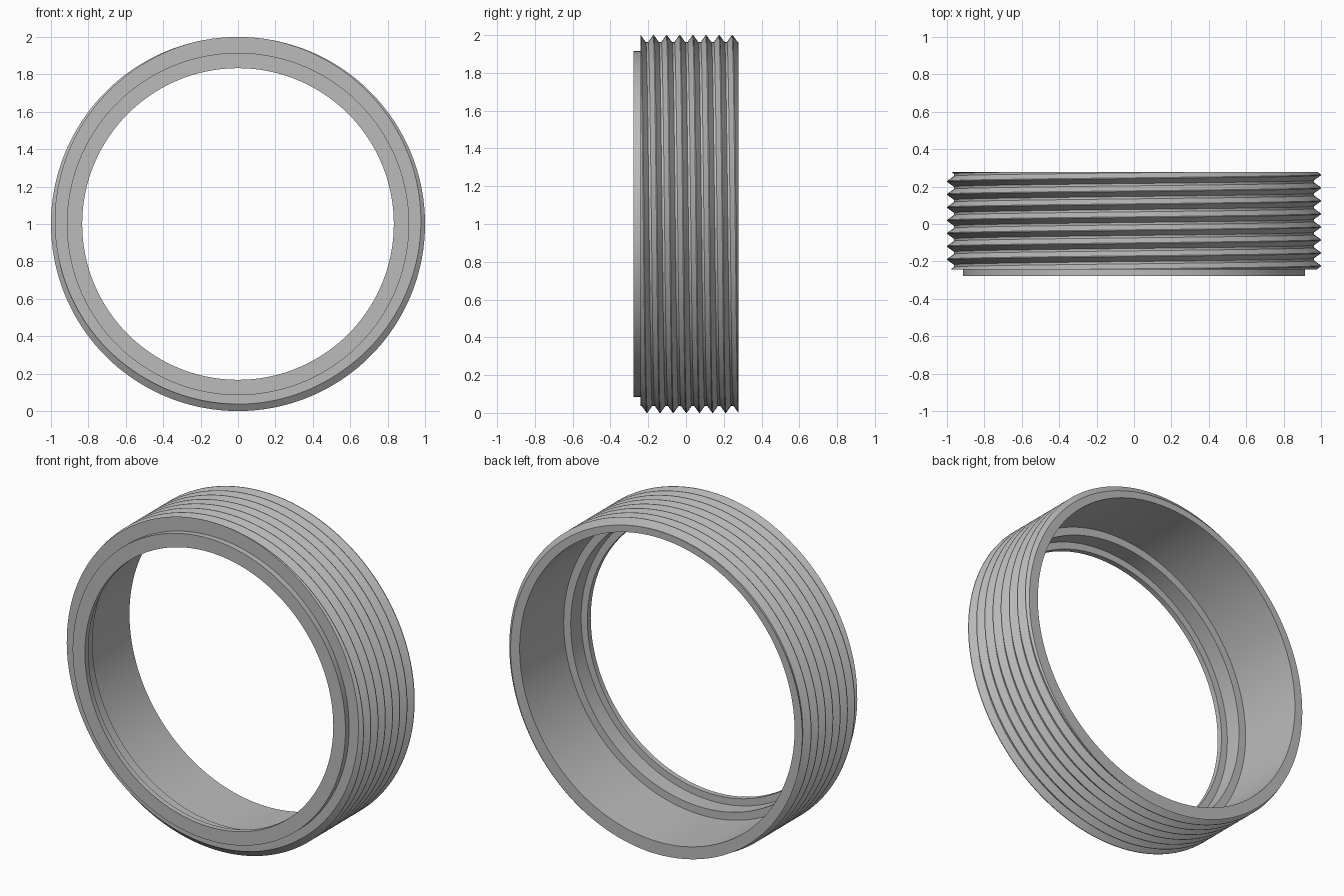
import bpy, bmesh, math

cube = bpy.data.objects.get("Cube")
if cube:
    bpy.data.objects.remove(cube)

SEGMENTS = 180
PITCH = 0.0695
CREST, ROOT = 1.0, 0.963
FRONT, BACK = -0.242, 0.277      # ends of the threaded part
LIP = -0.277                     # front of the lip
CREST_START = 0.243              # crest position at the top of the ring
# Thread profile over one turn: (fraction of pitch, radius)
THREAD = [(0.0, CREST), (0.06, CREST), (0.44, ROOT), (0.62, ROOT), (1.0, CREST)]
# Inner steps and lip, from the back rim round to the front: (radius, y)
BORE = [(0.922, BACK), (0.922, -0.145), (0.875, -0.145), (0.875, -0.245),
        (0.833, -0.245), (0.833, LIP), (0.915, LIP), (0.915, FRONT)]


def thread_radius(fraction):
    fraction %= 1.0
    for (f0, r0), (f1, r1) in zip(THREAD, THREAD[1:]):
        if fraction <= f1:
            return r0 + (r1 - r0) * (fraction - f0) / (f1 - f0)


def section(turn):
    """Closed cross-section (radius, y) after a part turn clockwise from the top."""
    points = []
    for k in range(-9, 2):
        for f, radius in THREAD[:-1]:
            y = CREST_START + PITCH * (k + f + turn)
            end = min(max(y, FRONT), BACK)
            if end != y:
                radius = thread_radius((end - CREST_START) / PITCH - turn)
            points.append((radius, end))
    return points + BORE


# Threaded ring: sweep the section round, then weld the seam and clipped ends
bm = bmesh.new()
columns = []
for i in range(SEGMENTS + 1):
    a = math.tau * i / SEGMENTS
    columns.append([bm.verts.new((r * math.sin(a), y, 1 + r * math.cos(a)))
                    for r, y in section(i / SEGMENTS)])
for left, right in zip(columns, columns[1:]):
    for j in range(len(left)):
        n = (j + 1) % len(left)
        bm.faces.new((left[j], left[n], right[n], right[j]))
bmesh.ops.remove_doubles(bm, verts=bm.verts, dist=0.00005)
bmesh.ops.dissolve_degenerate(bm, edges=bm.edges, dist=0.00005)
bmesh.ops.recalc_face_normals(bm, faces=bm.faces)

mesh = bpy.data.meshes.new("threaded_ring")
bm.to_mesh(mesh)
bm.free()
ring = bpy.data.objects.new("threaded_ring", mesh)
bpy.context.collection.objects.link(ring)

# Plain grey
grey = bpy.data.materials.new("plain grey")
grey.use_nodes = True
colour = (0.5, 0.5, 0.5, 1)
grey.diffuse_color = colour
grey.node_tree.nodes["Principled BSDF"].inputs["Base Color"].default_value = colour
mesh.materials.append(grey)

# Smooth shading with sharp thread edges
bpy.ops.object.select_all(action="DESELECT")
ring.select_set(True)
bpy.context.view_layer.objects.active = ring
bpy.ops.object.shade_smooth_by_angle(angle=math.radians(30))
